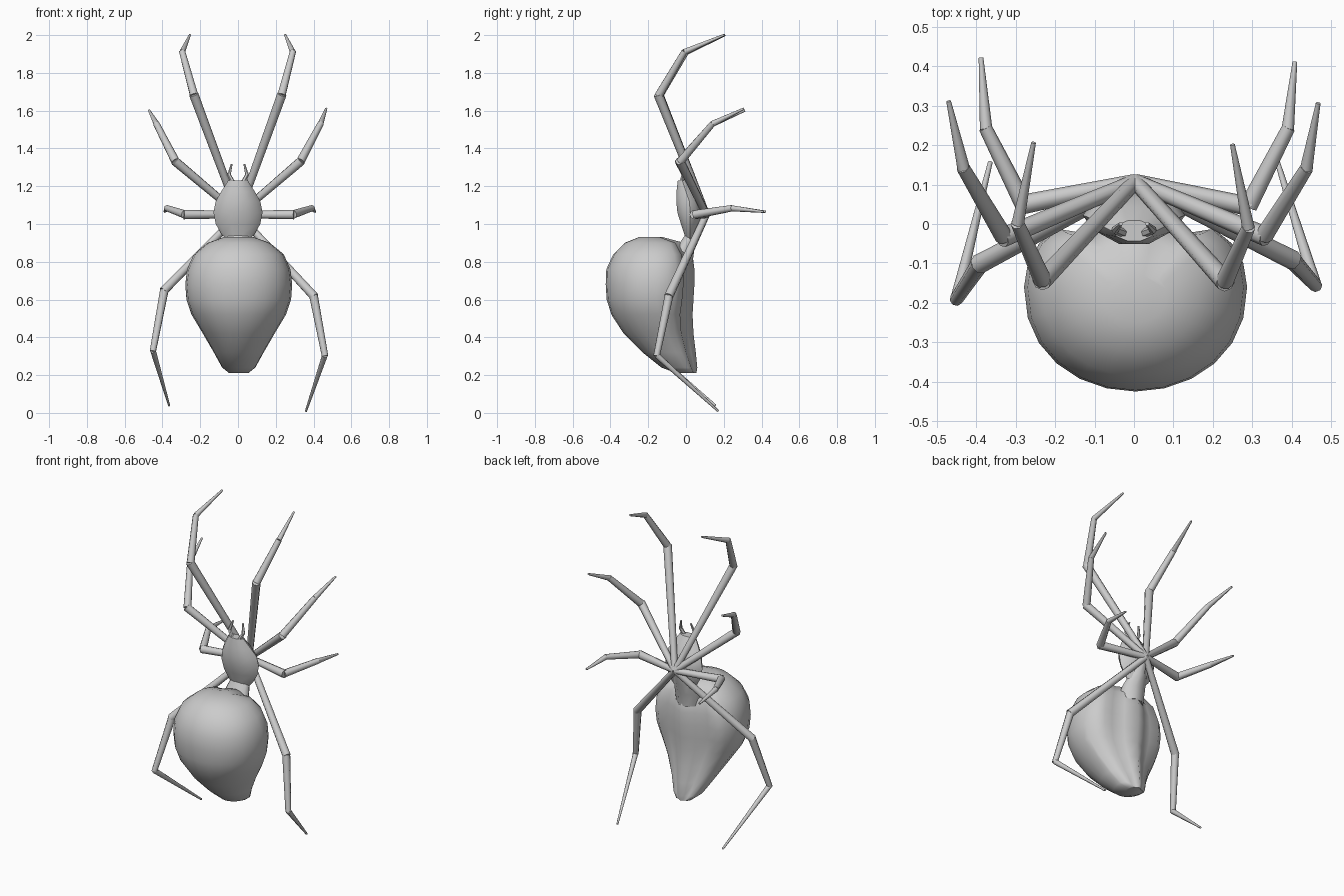
import bpy, bmesh, math
from mathutils import Vector


def finish(bm, name, angle=50):
    bmesh.ops.recalc_face_normals(bm, faces=bm.faces[:])
    me = bpy.data.meshes.new(name)
    bm.to_mesh(me)
    bm.free()
    ob = bpy.data.objects.new(name, me)
    bpy.context.collection.objects.link(ob)
    bpy.ops.object.select_all(action='DESELECT')
    ob.select_set(True)
    bpy.context.view_layer.objects.active = ob
    bpy.ops.object.shade_smooth_by_angle(angle=math.radians(angle))
    return ob


def skin(bm, rings):
    loops = [[bm.verts.new(p) for p in r] for r in rings]
    n = len(loops[0])
    for a, b in zip(loops, loops[1:]):
        for i in range(n):
            j = (i + 1) % n
            bm.faces.new((a[i], a[j], b[j], b[i]))
    bm.faces.new(loops[0])
    bm.faces.new(loops[-1])


def body(name, rows, sides, front_pow, angle=60, groove=0, cx=0):
    """Loft of rows (z, half width, front y, widest y, back y, back power).
    groove hollows the back on both sides of a central keel."""
    bm, rings = bmesh.new(), []
    for z, w, yf, yc, yb, bp in rows:
        ring = []
        for i in range(sides):
            t = 2 * math.pi * i / sides
            c, s = math.cos(t), math.sin(t)
            if s > 0:
                dip = groove * math.exp(-((abs(c) - 0.4) / 0.18) ** 2)
                y = yc + (yb - yc) * (s ** bp - dip)
            else:
                y = yc + (yf - yc) * abs(s) ** front_pow
            ring.append((cx + w * c, y, z))
        rings.append(ring)
    skin(bm, rings)
    return finish(bm, name, angle)


def tube(bm, a, b, r1, r2, sides):
    a, b = Vector(a), Vector(b)
    q = (b - a).to_track_quat('Z', 'Y')
    skin(bm, [[p + q @ Vector((r * math.cos(2 * math.pi * i / sides),
                               r * math.sin(2 * math.pi * i / sides), 0))
               for i in range(sides)] for p, r in ((a, r1), (b, r2))])


def limb(name, pts, radii, sides=8):
    """Chain of tapered segments, each with its own start and end radius."""
    bm = bmesh.new()
    for a, b, (r1, r2) in zip(pts, pts[1:], radii):
        d = (Vector(b) - Vector(a)).normalized() * r2 * 0.3
        tube(bm, a, Vector(b) + d, r1, r2, sides)
    return finish(bm, name)


# Abdomen: round at the front and sides, grooved beside a keel at the back
body("abdomen", [
    (0.21, 0.05, -0.05, 0.01, 0.055, 1), (0.24, 0.088, -0.13, -0.02, 0.06, 1.4),
    (0.32, 0.132, -0.23, -0.06, 0.052, 1.7), (0.42, 0.19, -0.33, -0.1, 0.04, 1.7),
    (0.52, 0.25, -0.395, -0.14, 0.035, 1.3), (0.60, 0.277, -0.42, -0.155, 0.04, 1),
    (0.68, 0.283, -0.425, -0.16, 0.045, 0.9), (0.76, 0.274, -0.422, -0.16, 0.045, 0.9),
    (0.84, 0.238, -0.385, -0.16, 0.035, 1), (0.90, 0.165, -0.325, -0.16, -0.01, 1),
    (0.93, 0.08, -0.25, -0.18, -0.12, 1)], 24, 0.9, 80, 0.28, 0.004)

# Head and chest shield
body("cephalothorax", [
    (0.91, 0.055, 0.0, 0.02, 0.05, 1), (0.95, 0.09, -0.012, 0.02, 0.06, 1),
    (1.00, 0.118, -0.03, 0.022, 0.07, 1.2), (1.06, 0.13, -0.05, 0.022, 0.09, 1.4),
    (1.12, 0.118, -0.056, 0.018, 0.07, 1.2), (1.17, 0.09, -0.054, 0.0, 0.045, 1),
    (1.23, 0.052, -0.045, -0.02, 0.01, 1)], 10, 1.3, 40)

# Waist joining the two, running up to the leg hub
body("waist", [(0.80, 0.08, -0.1, -0.05, 0.04, 1), (0.88, 0.08, -0.05, -0.01, 0.05, 1.4),
               (0.95, 0.06, 0.0, 0.03, 0.075, 1.4), (1.03, 0.03, 0.03, 0.05, 0.1, 1)], 10, 1)

# Legs: knee, ankle and tip, all meeting at one hub behind the chest
HUB = (0.003, 0.108, 1.05)
LEGS = {
    "leg_1_right": [(0.23, -0.145, 1.68), (0.29, -0.01, 1.91), (0.25, 0.2, 2.0)],
    "leg_1_left": [(-0.232, -0.142, 1.68), (-0.295, 0.0, 1.91), (-0.255, 0.205, 2.0)],
    "leg_2_right": [(0.33, -0.03, 1.33), (0.437, 0.14, 1.53), (0.467, 0.305, 1.61)],
    "leg_2_left": [(-0.33, -0.033, 1.33), (-0.432, 0.14, 1.53), (-0.47, 0.31, 1.6)],
    "leg_3_right": [(0.29, 0.045, 1.05), (0.39, 0.24, 1.083), (0.408, 0.41, 1.065)],
    "leg_3_left": [(-0.28, 0.05, 1.05), (-0.375, 0.24, 1.083), (-0.388, 0.42, 1.065)],
    "leg_4_right": [(0.4, -0.09, 0.62), (0.46, -0.155, 0.305), (0.36, 0.17, 0.01)],
    "leg_4_left": [(-0.39, -0.1, 0.65), (-0.45, -0.19, 0.33), (-0.365, 0.155, 0.04)],
}
for name, pts in LEGS.items():
    limb(name, [HUB] + pts, [(0.019, 0.025), (0.023, 0.017), (0.016, 0.006)])

# Feelers on the head
for side, s in (("right", 1), ("left", -1)):
    limb("feeler_" + side, [(0.02 * s, -0.025, 1.21), (0.048 * s, -0.015, 1.26),
                            (0.034 * s, 0.0, 1.315)], [(0.012, 0.01), (0.01, 0.005)], 6)
